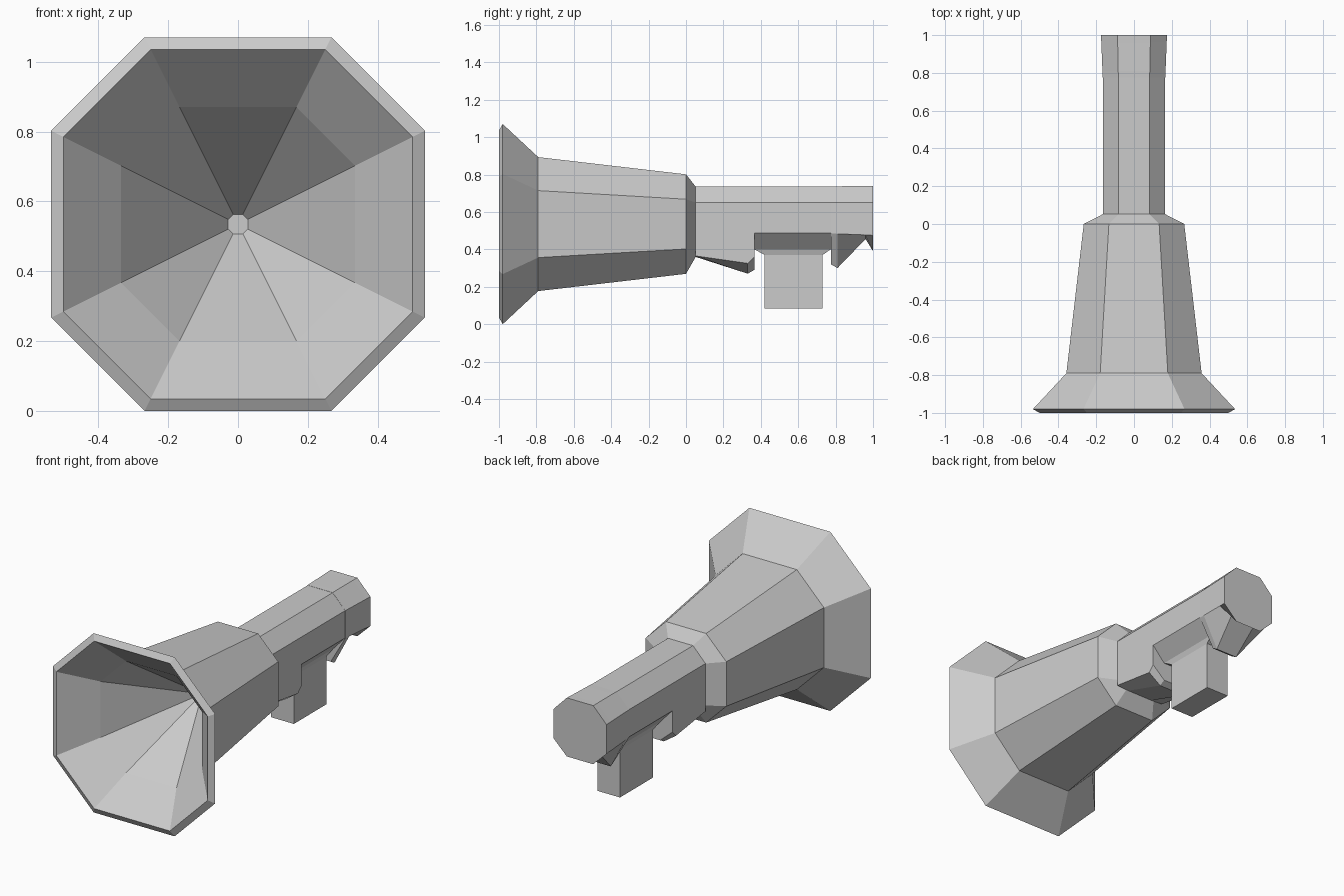
import bpy, bmesh

if "Cube" in bpy.data.objects:
    bpy.data.objects.remove(bpy.data.objects["Cube"])


def make(name, rings):
    """Skin a list of closed point rings and cap both ends."""
    bm = bmesh.new()
    loops = [[bm.verts.new(p) for p in ring] for ring in rings]
    n = len(loops[0])
    for a, b in zip(loops, loops[1:]):
        for i in range(n):
            j = (i + 1) % n
            bm.faces.new((a[i], a[j], b[j], b[i]))
    bm.faces.new(loops[0])
    bm.faces.new(loops[-1])
    bmesh.ops.recalc_face_normals(bm, faces=bm.faces)
    me = bpy.data.meshes.new(name)
    bm.to_mesh(me)
    bm.free()
    ob = bpy.data.objects.new(name, me)
    bpy.context.collection.objects.link(ob)
    return ob


def section(y, r, top, upper, lower, bottom, xb):
    """Mirrored eight-sided cross-section, flat on top and bottom."""
    half = [(r / 2, top), (r, upper), (r, lower), (xb, bottom)]
    return ([(x, y, z) for x, z in half]
            + [(-x, y, z) for x, z in reversed(half)])


def octagon(y, r, zc=0.535):
    return section(y, r, zc + r, zc + r / 2, zc - r / 2, zc - r, r / 2)


def rect(z, hx, y0, y1):
    return [(-hx, y0, z), (hx, y0, z), (hx, y1, z), (-hx, y1, z)]


# Horn: from the deep inner end, out over the rim, back to the neck
make("horn", [octagon(y, r) for y, r in (
    (-0.38, 0.028), (-0.82, 0.335), (-1.0, 0.5), (-0.98, 0.535),
    (-0.79, 0.358), (0.0, 0.266))]
    + [section(0.052, 0.165, 0.735, 0.65, 0.40, 0.36, 0.10)])

# Handle with a front finger stop and a rear finger stop underneath
make("handle", [section(*s) for s in (
    (0.05, 0.165, 0.735, 0.65, 0.365, 0.36, 0.085),
    (0.33, 0.165, 0.735, 0.65, 0.325, 0.27, 0.085),
    (0.365, 0.165, 0.735, 0.65, 0.36, 0.29, 0.085),
    (0.365, 0.165, 0.735, 0.65, 0.487, 0.40, 0.085),
    (0.775, 0.165, 0.735, 0.65, 0.487, 0.40, 0.085),
    (0.775, 0.166, 0.736, 0.65, 0.485, 0.32, 0.07),
    (0.81, 0.167, 0.737, 0.65, 0.483, 0.30, 0.07),
    (0.96, 0.173, 0.739, 0.65, 0.477, 0.455, 0.085),
    (1.0, 0.175, 0.74, 0.65, 0.475, 0.39, 0.087))])

# Trigger block hanging below the handle
make("trigger", [rect(0.40, 0.085, 0.366, 0.774),
                 rect(0.37, 0.075, 0.42, 0.73),
                 rect(0.085, 0.075, 0.42, 0.73)])
